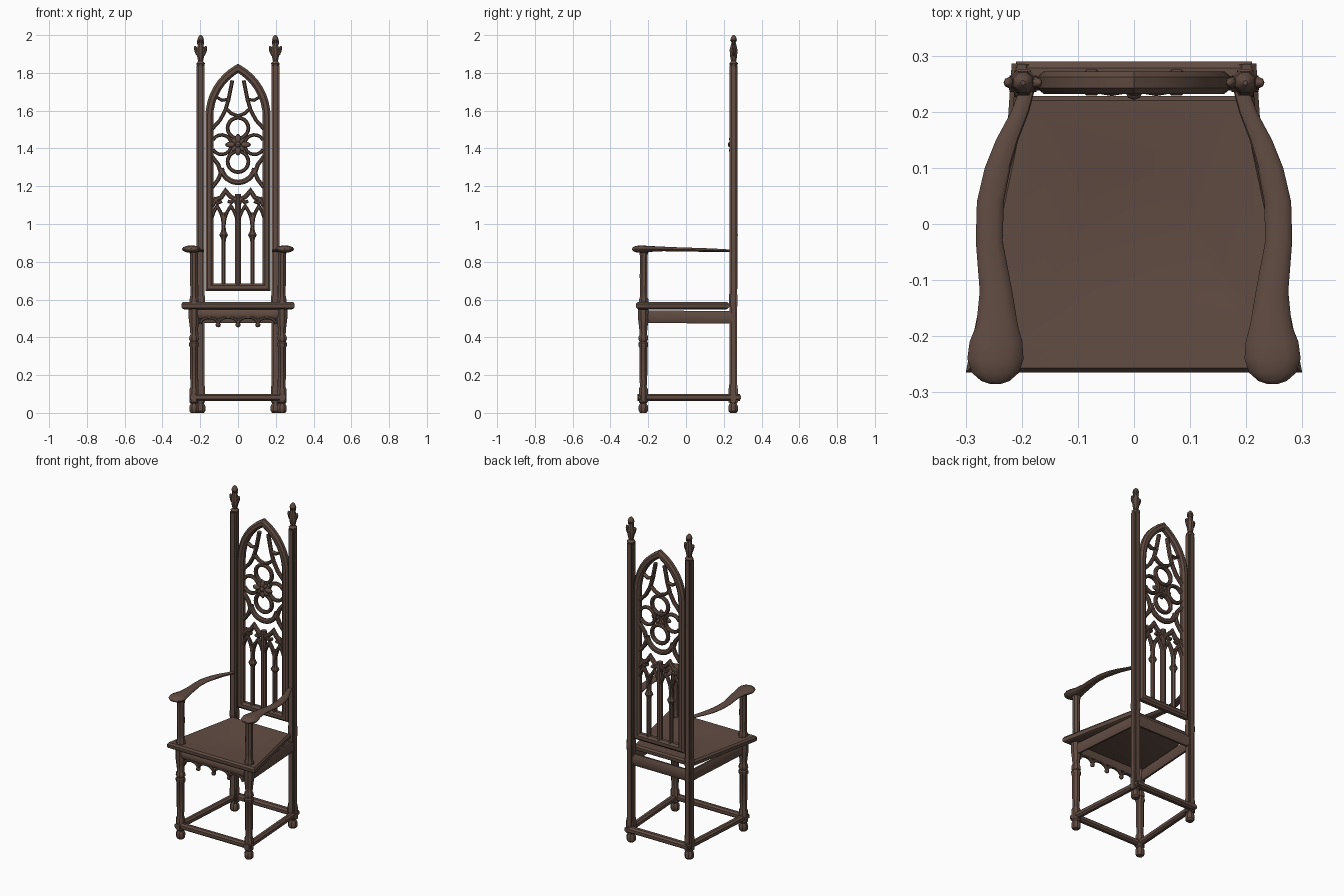
import bpy, bmesh, math
from mathutils import Vector, Matrix

if "Cube" in bpy.data.objects:
    bpy.data.objects.remove(bpy.data.objects["Cube"])

wood = bpy.data.materials.new("dark brown wood")
wood.diffuse_color = (0.118, 0.072, 0.055, 1)
wood.use_nodes = True
wood.node_tree.nodes["Principled BSDF"].inputs["Base Color"].default_value = wood.diffuse_color
OCT = [(-.5, -.25), (-.22, -.5), (.22, -.5), (.5, -.25),
       (.5, .25), (.22, .5), (-.22, .5), (-.5, .25)]


def finish(name, bm):
    bmesh.ops.recalc_face_normals(bm, faces=bm.faces)
    me = bpy.data.meshes.new(name)
    bm.to_mesh(me)
    bm.free()
    me.materials.append(wood)
    ob = bpy.data.objects.new(name, me)
    bpy.context.collection.objects.link(ob)
    return ob


def loft(name, rings, closed=False):
    """Skin a list of equal-length point rings."""
    bm = bmesh.new()
    vs = [[bm.verts.new(p) for p in r] for r in rings]
    n = len(vs[0])
    for i in range(len(vs) if closed else len(vs) - 1):
        a, b = vs[i], vs[(i + 1) % len(vs)]
        for j in range(n):
            k = (j + 1) % n
            bm.faces.new((a[j], a[k], b[k], b[j]))
    if not closed:
        bm.faces.new(vs[0])
        bm.faces.new(vs[-1])
    return finish(name, bm)


def sweep(name, pts, w, d, y=0.252, closed=False):
    """Chamfered bar along a path in the x-z plane, mitred at corners."""
    P = [Vector(p) for p in pts]
    n, rings = len(P), []
    for i, p in enumerate(P):
        a = P[i - 1] if i or closed else None
        b = P[(i + 1) % n] if i < n - 1 or closed else None
        t1 = (p - a).normalized() if a is not None else (b - p).normalized()
        t2 = (b - p).normalized() if b is not None else t1
        n1, n2 = Vector((-t1.y, t1.x)), Vector((-t2.y, t2.x))
        m = (n1 + n2).normalized()
        m /= max(m.dot(n1), 0.4)
        rings.append([(p.x + m.x * s * w, y + e * d, p.y + m.y * s * w) for s, e in OCT])
    return loft(name, rings, closed)


def beam(name, p, q, w, h):
    p, q = Vector(p), Vector(q)
    t = (q - p).normalized()
    s = Vector((-t.y, t.x, 0))
    return loft(name, [[c + s * a * w + Vector((0, 0, b * h)) for a, b in OCT] for c in (p, q)])


def lathe(name, x, y, prof, n=8):
    k = 1 / math.cos(math.pi / n)
    return loft(name, [[(x + r * k * math.cos((j + .5) * 2 * math.pi / n),
                         y + r * k * math.sin((j + .5) * 2 * math.pi / n), z)
                        for j in range(n)] for r, z in prof])


def blob(name, c, size, tilt=0):
    bm = bmesh.new()
    bmesh.ops.create_uvsphere(bm, u_segments=8, v_segments=6, radius=1, matrix=Matrix.Translation(c)
                              @ Matrix.Rotation(tilt, 4, 'Y') @ Matrix.Diagonal((*size, 1)))
    return finish(name, bm)


def arc(cx, cz, r, a0, a1, n=10):
    return [(cx + r * math.cos(math.radians(a0 + (a1 - a0) * i / n)),
             cz + r * math.sin(math.radians(a0 + (a1 - a0) * i / n))) for i in range(n + 1)]


# Seat: moulded trapezoid with a dished top
def seat_ring(i, z):
    return [(-.30 + i, -.265 + i, z), (.30 - i, -.265 + i, z),
            (.20 - i, .228 - i, z), (-.20 + i, .228 - i, z)]


loft("seat", [seat_ring(i, z) for i, z in
              [(.015, .548), (.003, .555), (0, .562), (0, .576), (.008, .587), (.04, .585), (.14, .566)]])

# Aprons and stretchers on the back
beam("back_apron", (-.2, .25, .51), (.2, .25, .51), .025, .07)
beam("back_stretcher", (-.21, .268, .082), (.21, .268, .082), .044, .036)
beam("front_stretcher", (-.235, -.232, .082), (.235, -.232, .082), .036, .036)

# Front apron with cusped arches and pendants
beam("front_apron", (-.225, -.232, .525), (.225, -.232, .525), .03, .05)
edges = [-.2, -.105, 0, .105, .2]
for a, b in zip(edges, edges[1:]):
    c, r = (a + b) / 2, (b - a) / 2
    sweep("apron_arch", [(x, .47 + (z - .47) * .7) for x, z in arc(c, .47, r, 0, 180)],
          .016, .022, -.235)
for x in edges[1:4]:
    blob("apron_pendant", (x, -.236, .466), (.014, .013, .013))

LEG = [(.017, 0), (.024, .01), (.025, .035), (.017, .05), (.024, .058), (.024, .125), (.018, .14),
       (.021, .2), (.021, .345), (.026, .355), (.026, .37), (.02, .378), (.026, .39), (.024, .405),
       (.019, .415), (.022, .45), (.028, .5), (.028, .55)]
ARM_POST = [(.024, .58), (.025, .6), (.02, .612), (.019, .64), (.021, .72), (.02, .83), (.025, .86)]
FINIAL = [(.018, 1.835), (.023, 1.85), (.013, 1.862), (.018, 1.885), (.021, 1.92), (.014, 1.95),
          (.011, 1.96), (.018, 1.973), (.013, 1.99), (.004, 2.0)]
# arm: y, centre x, centre z, width, thickness
ARM = [(.235, .192, .858, .028, .014), (.2, .203, .859, .032, .016), (.15, .226, .861, .04, .018),
       (.1, .243, .862, .046, .02), (.04, .256, .864, .048, .02), (-.03, .258, .865, .048, .022),
       (-.12, .246, .868, .058, .024), (-.18, .244, .868, .074, .03), (-.21, .246, .867, .094, .036),
       (-.24, .247, .867, .1, .04), (-.265, .247, .867, .084, .034), (-.28, .247, .867, .05, .02),
       (-.285, .247, .867, .02, .008)]

for s in (-1, 1):
    # Legs, arm posts and side rails
    lathe("front_leg", s * .233, -.226, LEG)
    lathe("arm_post", s * .233, -.224, ARM_POST)
    beam("side_apron", (s * .236, -.226, .51), (s * .2, .25, .505), .025, .066)
    beam("side_stretcher", (s * .236, -.255, .082), (s * .2, .285, .082), .036, .036)
    loft("armrest", [[(s * cx + w / 2 * math.cos(t), y, cz + h / 2 * math.sin(t))
                      for t in [j * math.pi / 6 for j in range(12)]] for y, cx, cz, w, h in ARM])
    # Back posts: square with notched corners, thicker below the seat
    x = s * .198

    def notched(h, z):
        g = h * .62
        q = [(h, -g), (h, g), (g, g), (g, h), (-g, h), (-g, g), (-h, g), (-h, -g),
             (-g, -g), (-g, -h), (g, -h), (g, -g)]
        return [(x + a, .25 + b, z) for a, b in q]
    loft("back_post", [notched(h, z) for h, z in [(.024, .055), (.024, .13), (.021, .15), (.021, .56),
                                                  (.0235, .58), (.0235, .61), (.021, .63), (.021, 1.84)]])
    lathe("back_foot", x, .25, [(.017, 0), (.025, .01), (.025, .035), (.018, .05), (.02, .06)])
    # Leafy finials
    lathe("finial", x, .252, FINIAL)
    for d in (-1, 1):
        blob("finial_leaf", (x + d * .021, .252, 1.915), (.011, .011, .03), d * .3)
        blob("finial_side_leaf", (x, .252 + d * .011, 1.91), (.01, .009, .026))
        blob("finial_bud", (x + d * .011, .252, 1.955), (.007, .008, .016), d * .3)

# Pointed-arch back frame
half = arc(.145, 1.565, .297, 180, 119.2, 8)
half[-1] = (0, 1.824)
sweep("back_frame", [(-.152, .665)] + half + [(-px, z) for px, z in half[-2::-1]] + [(.152, .665)],
      .042, .04, closed=True)

# Lower tracery: mullions and lancet heads
sweep("centre_mullion", [(0, .67), (0, 1.12), (0, 1.16)], .03, .03)
D = .026
for s in (-1, 1):
    def m(pts):
        return [(s * px, z) for px, z in pts]
    sweep("mullion", [(s * .076, .67), (s * .076, 1.06)], .022, .028)
    lathe("mullion_knob", s * .076, .252, [(.01, .9), (.014, .925), (.023, .942), (.014, .96), (.01, .985)])
    for a, b in ((0, .076), (.076, .145)):
        w, c = b - a, (a + b) / 2
        sweep("lancet_head", m([(a, .98), (a + w * .08, 1.03), (a + w * .25, 1.065), (c, 1.095),
                                (b - w * .25, 1.065), (b - w * .08, 1.03), (b, .98)]), .018, D)
    sweep("ogee_arch", m([(0, 1.09), (.012, 1.13), (.04, 1.145), (.066, 1.175), (.09, 1.14),
                          (.118, 1.13), (.14, 1.09)]), .024, D)
    sweep("ogee_cusp", m([(.01, 1.14), (.035, 1.115), (.055, 1.12)]), .018, D)
    sweep("ogee_outer_cusp", m([(.13, 1.14), (.105, 1.112), (.085, 1.12)]), .018, D)
    # Struts round the rose
    sweep("lower_strut", m([(.14, 1.19), (.105, 1.235), (.09, 1.27), (.105, 1.315), (.14, 1.36)]), .022, D)
    sweep("side_foil", m(arc(.087, 1.42, .052, 30, 330, 14)), .018, D)
    sweep("upper_strut", m([(.03, 1.76), (.05, 1.66), (.068, 1.6), (.095, 1.55), (.14, 1.5)]), .02, D)
    sweep("gable_branch", m([(.062, 1.61), (.035, 1.585), (0, 1.572)]), .018, D)
    sweep("shoulder_branch", m([(.055, 1.66), (.085, 1.655), (.11, 1.67)]), .016, D)

# Rose: upper and lower foils, crescent and carved flower
for z in (1.508, 1.33):
    sweep("rose_foil", arc(0, z, .055, 0, 342, 19), .02, D, closed=True)
sweep("rose_crescent", arc(0, 1.31, .09, 190, 350, 12), .028, D)
for k in range(4):
    a = k * math.pi / 2
    blob("rose_petal", (.04 * math.cos(a), .24, 1.42 + .03 * math.sin(a)), (.028, .012, .015), a)
    a += math.pi / 4
    blob("rose_small_petal", (.026 * math.cos(a), .242, 1.42 + .026 * math.sin(a)), (.022, .01, .011), -a)
blob("rose_centre", (0, .235, 1.42), (.015, .014, .015))

bpy.ops.object.select_all(action='SELECT')
bpy.context.view_layer.objects.active = bpy.data.objects["seat"]
bpy.ops.object.shade_smooth_by_angle(angle=math.radians(35))
